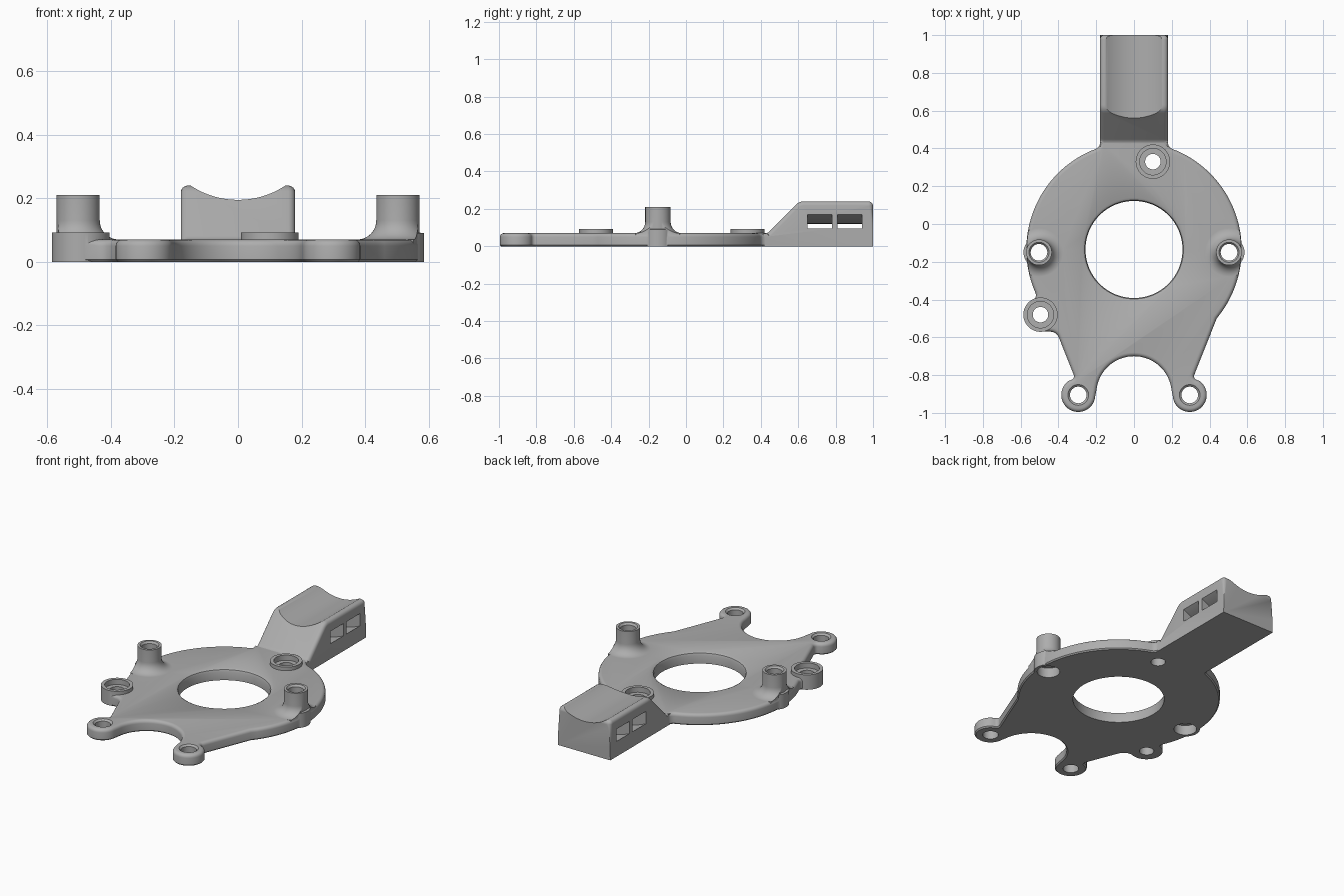
import bpy, bmesh
from math import sin, cos, radians, tan
from mathutils import Vector

if "Cube" in bpy.data.objects:
    bpy.data.objects.remove(bpy.data.objects["Cube"])

grey = bpy.data.materials.new("plain grey")
grey.use_nodes = True
colour = (0.42, 0.42, 0.42, 1)
grey.diffuse_color = colour
grey.node_tree.nodes["Principled BSDF"].inputs["Base Color"].default_value = colour


def arc(cx, cy, r, a0, a1, n):
    angles = [radians(a0 + (a1 - a0) * i / n) for i in range(n + 1)]
    return [(cx + r * cos(a), cy + r * sin(a)) for a in angles]


def rounded(points, n=6):
    """Replace each (x, y, radius) corner by a fillet; plain points stay."""
    out = []
    for i, p in enumerate(points):
        if len(p) == 2:
            out.append(p)
            continue
        c = Vector(p[:2])
        d0 = (Vector(points[i - 1][:2]) - c).normalized()
        d1 = (Vector(points[(i + 1) % len(points)][:2]) - c).normalized()
        half = d0.angle(d1) / 2
        centre = c + (d0 + d1).normalized() * p[2] / sin(half)
        start = c + d0 * p[2] / tan(half) - centre
        end = c + d1 * p[2] / tan(half) - centre
        for k in range(n + 1):
            v = start.lerp(end, k / n).normalized() * p[2] + centre
            out.append((v.x, v.y))
    return out


def finish(bm, name):
    bmesh.ops.recalc_face_normals(bm, faces=bm.faces)
    mesh = bpy.data.meshes.new(name)
    bm.to_mesh(mesh)
    bm.free()
    mesh.materials.append(grey)
    ob = bpy.data.objects.new(name, mesh)
    bpy.context.collection.objects.link(ob)
    return ob


def prism(name, points, a, b, axis="z", bevels=()):
    """Extrude a profile from a to b; bevels are (edge test, width, segments)."""
    place = {"x": lambda u, v, w: (w, u, v),
             "y": lambda u, v, w: (u, w, v),
             "z": lambda u, v, w: (u, v, w)}[axis]
    bm = bmesh.new()
    face = bm.faces.new([bm.verts.new(place(u, v, a)) for u, v in points])
    new = bmesh.ops.extrude_face_region(bm, geom=[face])["geom"]
    shift = Vector(place(0, 0, b - a))
    bmesh.ops.translate(bm, vec=shift, verts=[g for g in new if isinstance(g, bmesh.types.BMVert)])
    bmesh.ops.recalc_face_normals(bm, faces=bm.faces)
    for test, width, segments in bevels:
        edges = [e for e in bm.edges if test(*[v.co for v in e.verts])]
        bmesh.ops.bevel(bm, geom=edges, offset=width, segments=segments,
                        profile=0.5, affect="EDGES", clamp_overlap=False)
    return finish(bm, name)


def lathe(name, x, y, profile, n=48):
    """Solid of revolution about a vertical axis, from (radius, z) points."""
    bm = bmesh.new()
    rings = [[bm.verts.new((x + u, y + v, z)) for u, v in arc(0, 0, r, 0, 360 - 360 / n, n - 1)]
             for r, z in profile]
    bm.faces.new(rings[0])
    bm.faces.new(rings[-1])
    for low, high in zip(rings, rings[1:]):
        for i in range(n):
            j = (i + 1) % n
            bm.faces.new((low[i], low[j], high[j], high[i]))
    return finish(bm, name)


def combine(target, tool, operation):
    mod = target.modifiers.new(operation.lower(), "BOOLEAN")
    mod.operation, mod.object, mod.solver = operation, tool, "EXACT"
    bpy.context.view_layer.update()
    with bpy.context.temp_override(object=target, active_object=target):
        bpy.ops.object.modifier_apply(modifier=mod.name)
    bpy.data.objects.remove(tool)


# Plate outline: ring, screw boss lobe, two ears with a bay between them
ring_y, ring_r = -0.135, 0.57
ear_x, ear_y = 0.295, -0.905
outline = rounded(
    [(-0.175, 0.5), (-0.18, 0.406, 0.04)]
    + arc(0, ring_y, ring_r, 114, 201, 40)
    + [(-0.511, -0.392, 0.03)]
    + arc(-0.495, -0.48, 0.09, 135, 270, 18)
    + [(-0.41, -0.57, 0.05), (-0.312, -0.817, 0.02)]
    + arc(-ear_x, ear_y, 0.09, 125, 355, 28)
    + arc(0, -0.9, 0.2, 174, 6, 36)
    + arc(ear_x, ear_y, 0.09, 185, 415, 28)
    + [(0.312, -0.817, 0.02), (0.438, -0.5)]
    + arc(0, ring_y, ring_r, -36, 66, 44)
    + [(0.18, 0.406, 0.04), (0.175, 0.5)])
body = prism("mounting_plate", outline, 0, 0.07, "z", [
    (lambda p, q: min(p.z, q.z) > 0.069, 0.02, 4),
    (lambda p, q: max(p.z, q.z) < 0.001, 0.007, 1)])

# Raised arm with a ramp, a cable scoop along its top and two curved tie slots
side = rounded([(0.41, 0), (1, 0), (1, 0.24, 0.025), (0.605, 0.24, 0.06),
                (0.437, 0.07, 0.05), (0.41, 0.066)])
arm = prism("arm", side, -0.18, 0.18, "x", [
    (lambda p, q: abs(p.x - q.x) < 0.001 and min(p.z, q.z) > 0.07, 0.022, 4)])
scoop_z = 0.465
combine(arm, prism("scoop", arc(0, scoop_z, 0.27, 0, 357, 119), 0.3, 1.1, "y"), "DIFFERENCE")
slot = arc(0, scoop_z, 0.345, 230, 310, 24) + arc(0, scoop_z, 0.412, 310, 230, 24)
for start in (0.65, 0.81):
    combine(arm, prism("tie_slot", slot, start, start + 0.13, "y"), "DIFFERENCE")
combine(body, arm, "UNION")

# Standoff posts with flared feet trimmed to the ring
posts = [(-0.503, -0.15), (0.503, -0.15)]
for x, y in posts:
    flare = lathe("flare", x, y, [(0.128, 0.03), (0.128, 0.07)]
                  + arc(0.128, 0.13, 0.06, 265, 180, 8) + [(0.06, 0.14)])
    trim = lathe("trim", 0, ring_y, [(ring_r - 0.002, -0.2), (ring_r - 0.002, 0.4)], 160)
    combine(flare, trim, "INTERSECT")
    combine(body, flare, "UNION")
    post = lathe("post", x, y, [(0.082, 0), (0.082, 0.09), (0.068, 0.092), (0.068, 0.21)])
    combine(body, post, "UNION")

# Low screw bosses
bosses = [(-0.495, -0.48), (0.1, 0.33)]
for x, y in bosses:
    combine(body, lathe("boss", x, y, [(0.091, 0), (0.091, 0.092)]), "UNION")

# Holes: centre opening, ears, bosses and posts
holes = [(0, ring_y, [(0.257, -0.1), (0.257, 0.05), (0.262, 0.063), (0.276, 0.071), (0.276, 0.1)])]
holes += [(s * ear_x, ear_y, [(0.044, -0.1), (0.044, 0.06), (0.056, 0.071), (0.056, 0.1)])
          for s in (-1, 1)]
holes += [(x, y, [(0.041, -0.1), (0.041, 0.06), (0.07, 0.06), (0.07, 0.2)]) for x, y in bosses]
holes += [(x, y, [(0.064, -0.1), (0.064, 0.06), (0.044, 0.06), (0.044, 0.198),
                  (0.054, 0.211), (0.054, 0.3)]) for x, y in posts]
for x, y, profile in holes:
    combine(body, lathe("hole", x, y, profile, 96 if x == 0 else 40), "DIFFERENCE")

# Smooth shading with crisp edges
bpy.ops.object.select_all(action="DESELECT")
body.select_set(True)
bpy.context.view_layer.objects.active = body
bpy.ops.object.shade_smooth_by_angle(angle=radians(35))
